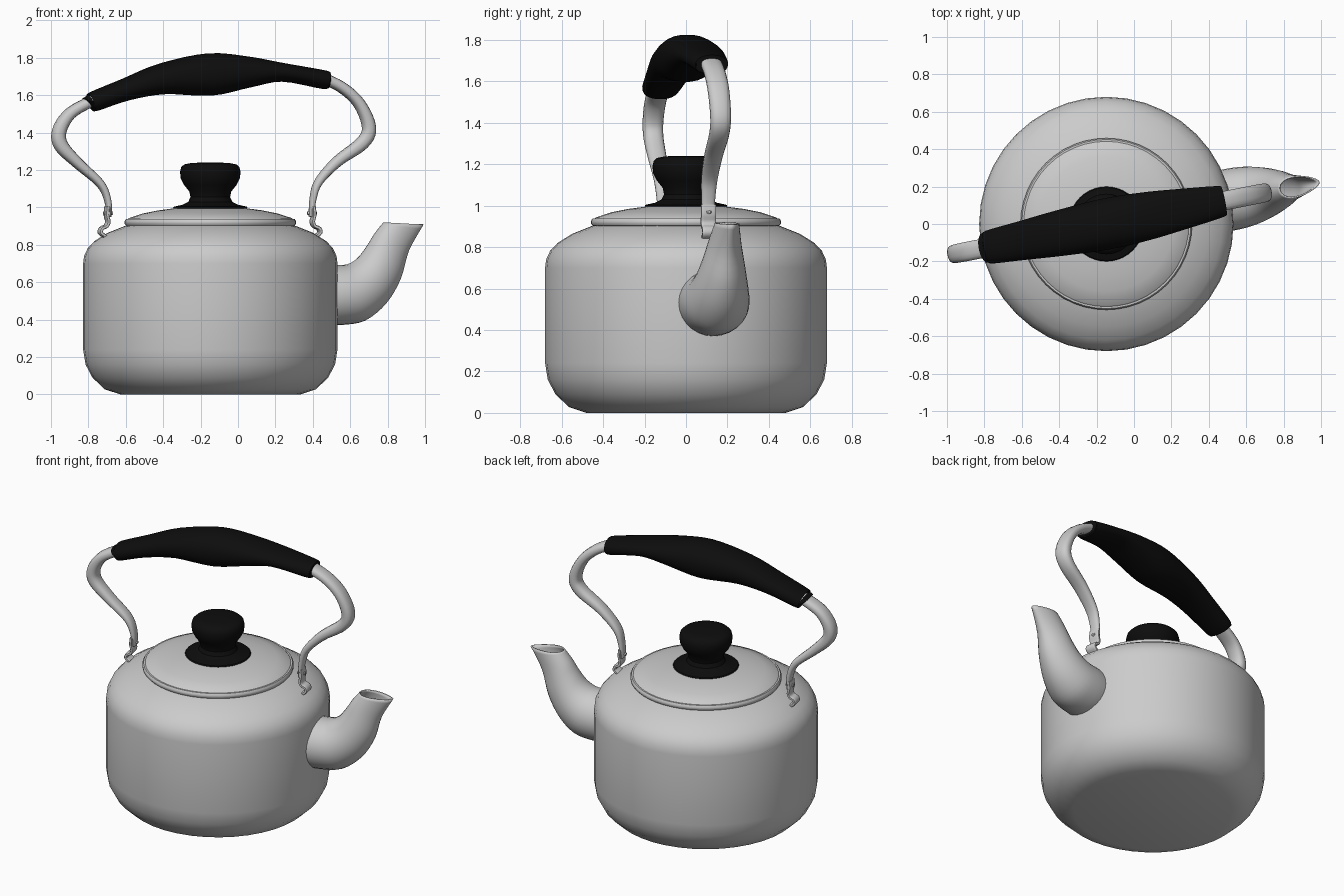
import bpy, bmesh, math
from mathutils import Vector

if "Cube" in bpy.data.objects:
    bpy.data.objects.remove(bpy.data.objects["Cube"])

CX = -0.148                      # kettle axis
TH = math.atan(0.197)            # handle and spout are turned about the axis
C, S = math.cos(TH), math.sin(TH)

black = bpy.data.materials.new("black_plastic")
black.diffuse_color = (0.004, 0.004, 0.004, 1)
black.use_nodes = True
black.node_tree.nodes["Principled BSDF"].inputs["Base Color"].default_value = black.diffuse_color


def place(x, v, z):
    """x as read in the front view, v sideways from the turned plane."""
    u = (x - CX) / C
    return Vector((CX + u * C - v * S, u * S + v * C, z))


def smooth_rows(rows, n):
    """Catmull-Rom interpolation of rows of numbers."""
    out = []
    for i in range(len(rows) - 1):
        p0, p1, p2 = rows[max(i - 1, 0)], rows[i], rows[i + 1]
        p3 = rows[min(i + 2, len(rows) - 1)]
        for k in range(n):
            t = k / n
            out.append([0.5 * (2 * b + (c - a) * t + (2 * a - 5 * b + 4 * c - d) * t * t
                               + (3 * b - a - 3 * c + d) * t ** 3)
                        for a, b, c, d in zip(p0, p1, p2, p3)])
    return out + [list(rows[-1])]


def loft(name, rings, mat=None, caps=True, angle=35):
    bm = bmesh.new()
    loops = [[bm.verts.new(p) for p in r] for r in rings]
    n = len(loops[0])
    for a, b in zip(loops, loops[1:]):
        for i in range(n):
            j = (i + 1) % n
            bm.faces.new((a[i], a[j], b[j], b[i]))
    if caps:
        bm.faces.new(loops[0])
        bm.faces.new(loops[-1])
    bmesh.ops.recalc_face_normals(bm, faces=bm.faces)
    me = bpy.data.meshes.new(name)
    bm.to_mesh(me)
    bm.free()
    ob = bpy.data.objects.new(name, me)
    bpy.context.collection.objects.link(ob)
    if mat:
        me.materials.append(mat)
    bpy.ops.object.select_all(action='DESELECT')
    ob.select_set(True)
    bpy.context.view_layer.objects.active = ob
    bpy.ops.object.shade_smooth_by_angle(angle=math.radians(angle))
    return ob


def lathe(name, profile, mat=None, n=40):
    return loft(name, [[(CX + r * math.cos(2 * math.pi * i / n),
                         r * math.sin(2 * math.pi * i / n), z) for i in range(n)]
                       for r, z in profile], mat)


def sweep(name, rows, steps, mat=None, n=16, power=1.0):
    """rows: front x, z, half thickness, half width."""
    pts = smooth_rows(rows, steps)
    rings = []
    for i, (x, z, h, w) in enumerate(pts):
        a, b = pts[max(i - 1, 0)], pts[min(i + 1, len(pts) - 1)]
        t = Vector((b[0] - a[0], b[1] - a[1])).normalized()
        ring = []
        for k in range(n):
            ang = 2 * math.pi * (k + 0.5) / n
            c, s = math.cos(ang), math.sin(ang)
            c = math.copysign(abs(c) ** power, c)
            s = math.copysign(abs(s) ** power, s)
            ring.append(place(x - t.y * h * c, w * s, z + t.x * h * c))
        rings.append(ring)
    return loft(name, rings, mat)


# Body, lid and lid knob
lathe("body", [(0.48, 0), (0.565, 0.028), (0.63, 0.09), (0.667, 0.16), (0.68, 0.24),
               (0.68, 0.48), (0.68, 0.70), (0.675, 0.74), (0.655, 0.783), (0.62, 0.82),
               (0.55, 0.864), (0.46, 0.9), (0.43, 0.908)])
lathe("lid", [(0.44, 0.9), (0.452, 0.904), (0.459, 0.914), (0.459, 0.926), (0.452, 0.937),
              (0.442, 0.937), (0.436, 0.943), (0.36, 0.968), (0.28, 0.984), (0.19, 0.996),
              (0.1, 1.0)], n=48)
lathe("lid_knob", [(0.19, 0.99), (0.2, 0.998), (0.195, 1.004), (0.15, 1.014), (0.118, 1.03),
                   (0.106, 1.055), (0.112, 1.085), (0.14, 1.12), (0.158, 1.155),
                   (0.162, 1.19), (0.156, 1.215), (0.14, 1.23), (0.1, 1.238), (0.04, 1.24)],
      black)

# Metal arms of the handle
sweep("handle_arm_left", [(-0.692, 0.95, 0.013, 0.03), (-0.695, 1.03, 0.017, 0.034),
                          (-0.735, 1.125, 0.022, 0.04), (-0.855, 1.235, 0.029, 0.045),
                          (-0.945, 1.33, 0.037, 0.048), (-0.955, 1.41, 0.037, 0.05),
                          (-0.9, 1.5, 0.032, 0.052), (-0.8, 1.56, 0.03, 0.052),
                          (-0.72, 1.59, 0.03, 0.052)], 5, power=0.8)
sweep("handle_arm_right", [(0.393, 0.95, 0.013, 0.03), (0.4, 1.04, 0.017, 0.034),
                           (0.43, 1.135, 0.022, 0.04), (0.53, 1.245, 0.029, 0.045),
                           (0.665, 1.345, 0.036, 0.048), (0.7, 1.43, 0.036, 0.05),
                           (0.648, 1.555, 0.031, 0.052), (0.55, 1.645, 0.03, 0.052),
                           (0.42, 1.705, 0.03, 0.052)], 5, power=0.8)

# Black grip
sweep("handle_grip", [(-0.785, 1.562, 0.04, 0.075), (-0.772, 1.566, 0.053, 0.09),
                      (-0.6, 1.63, 0.06, 0.105), (-0.4, 1.688, 0.084, 0.123),
                      (-0.15, 1.711, 0.114, 0.138), (0.06, 1.724, 0.083, 0.13),
                      (0.24, 1.722, 0.05, 0.112), (0.46, 1.683, 0.05, 0.085),
                      (0.476, 1.68, 0.038, 0.07)], 4, black, n=24, power=0.9)

# Hinge straps with rivets
for side, rx, base in (("left", -1, -0.692), ("right", 1, 0.393)):
    path = [(0.02, 0.845), (0.044, 0.865), (0.038, 0.888), (0.014, 0.9), (0.004, 0.925),
            (0.012, 0.96), (0.008, 1.005)]
    sweep("hinge_strap_" + side, [(base + rx * d, z, 0.01, 0.037) for d, z in path], 3,
          n=12, power=0.4)
    rivet = [(base + rx * d, r) for d, r in ((-0.022, 0.009), (0.024, 0.012), (0.028, 0.007))]
    loft("hinge_rivet_" + side, [[place(x, r * math.cos(k * math.pi / 6),
                                        0.97 + r * math.sin(k * math.pi / 6))
                                  for k in range(12)] for x, r in rivet])

# Spout: lower x,z / upper x,z / half width / how pointed the lip is
spout_rows = [(0.47, 0.372, 0.47, 0.692, 0.165, 0), (0.56, 0.372, 0.545, 0.692, 0.165, 0),
              (0.68, 0.395, 0.595, 0.7, 0.155, 0), (0.79, 0.485, 0.645, 0.735, 0.132, 0),
              (0.868, 0.615, 0.69, 0.795, 0.105, 0.05), (0.915, 0.77, 0.73, 0.86, 0.078, 0.15),
              (0.992, 0.908, 0.777, 0.92, 0.055, 0.3)]
rings = []
for lx, lz, ux, uz, w, p in smooth_rows(spout_rows, 4):
    ring = []
    for k in range(28):
        a = 2 * math.pi * k / 28
        f = (1 + math.cos(a)) / 2
        ring.append(place(ux + (lx - ux) * f, w * math.sin(a) * (1 - p * math.cos(a)),
                          uz + (lz - uz) * f))
    rings.append(ring)
spout = loft("spout", rings, caps=False, angle=45)
shell = spout.modifiers.new("wall", 'SOLIDIFY')
shell.thickness = 0.008
shell.offset = -1
